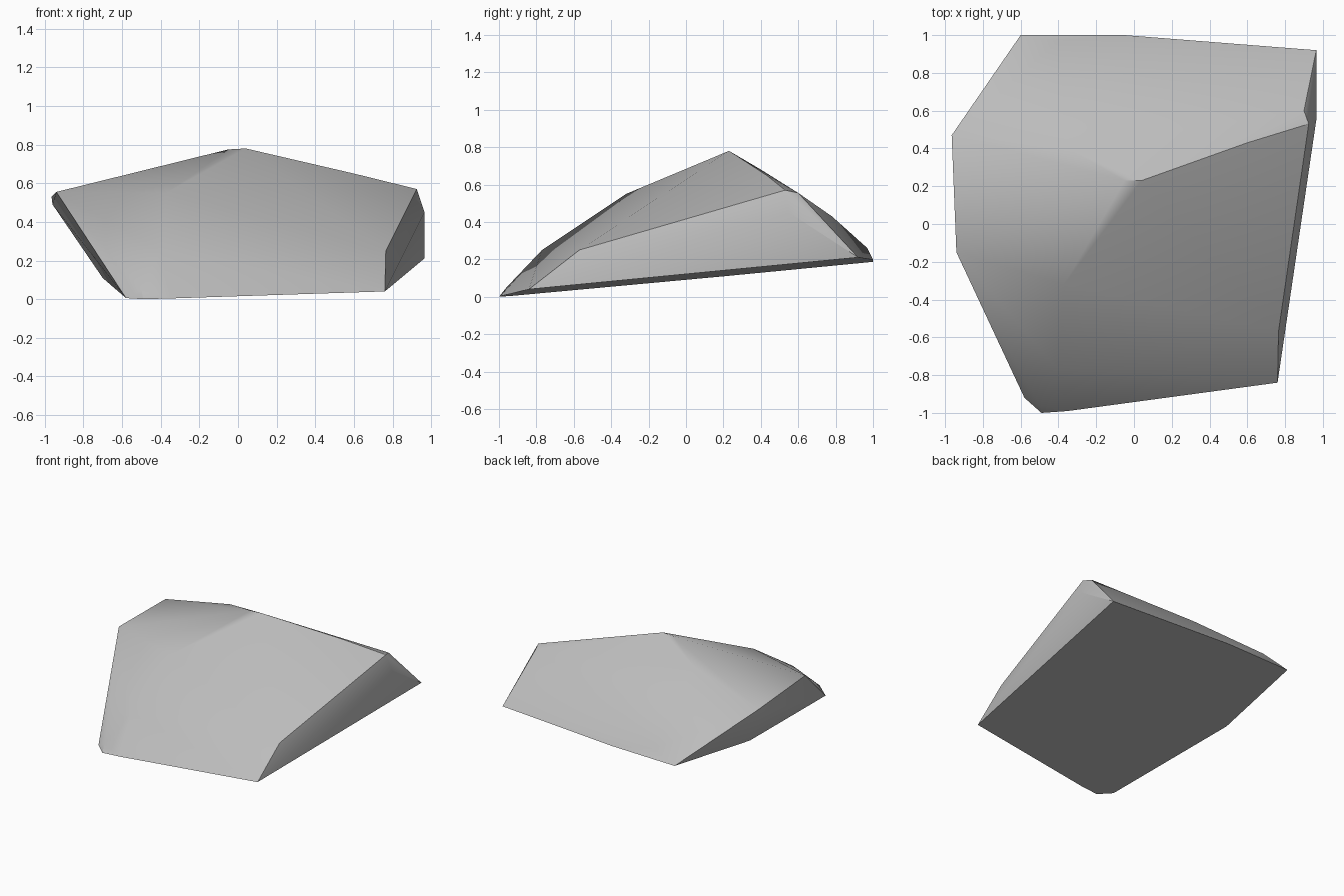
import bpy
import bmesh
from mathutils import Vector

default_cube = bpy.data.objects.get("Cube")
if default_cube:
    bpy.data.objects.remove(default_cube, do_unlink=True)


def make_material(name, colour):
    material = bpy.data.materials.new(name)
    material.use_nodes = True
    material.diffuse_color = colour
    for node in material.node_tree.nodes:
        if node.type == "BSDF_PRINCIPLED":
            node.inputs["Base Color"].default_value = colour
    return material


def underside_height(x, y):
    """Height of the tilted flat underside."""
    return 0.02 * x + 0.0945 * y + 0.1043


def hull_object(name, points, material, smooth_angle):
    """Wrap a convex skin around the corner points."""
    bm = bmesh.new()
    for point in points:
        bm.verts.new(point)
    hull = bmesh.ops.convex_hull(bm, input=bm.verts[:])
    loose = {v for v in hull["geom_interior"] if isinstance(v, bmesh.types.BMVert)}
    bmesh.ops.delete(bm, geom=list(loose), context="VERTS")
    # Join the coplanar triangles of the flat cuts
    bmesh.ops.dissolve_limit(bm, angle_limit=0.01, verts=bm.verts[:], edges=bm.edges[:])
    bmesh.ops.recalc_face_normals(bm, faces=bm.faces[:])
    mesh = bpy.data.meshes.new(name)
    bm.to_mesh(mesh)
    bm.free()
    mesh.materials.append(material)
    obj = bpy.data.objects.new(name, mesh)
    bpy.context.collection.objects.link(obj)
    bpy.ops.object.select_all(action="DESELECT")
    obj.select_set(True)
    bpy.context.view_layer.objects.active = obj
    bpy.ops.object.shade_smooth_by_angle(angle=smooth_angle)
    return obj


# Outline of the flat underside
underside = [
    (-0.49, -1.0), (-0.35, -0.99), (0.76, -0.84), (0.965, 0.92),
    (-0.05, 1.0), (-0.6, 1.0), (-0.7, 0.2), (-0.58, -0.92),
]
# Peak and the ridge running off it
crest = [(0.04, 0.23, 0.78), (-0.05, 0.23, 0.775), (-0.35, 0.4, 0.68), (0.6, 0.43, 0.65)]
# Overhanging shoulder at -x
low_shoulder = [(-0.94, -0.15, 0.555), (-0.965, 0.47, 0.53), (-0.96, 0.43, 0.49)]
# Steep shoulder at +x
steep_shoulder = [
    (0.765, -0.57, 0.25), (0.965, 0.55, 0.45), (0.925, 0.53, 0.57), (0.9, 0.6, 0.555),
]
# Worn front and back slopes
front_slope = [(-0.37, -0.32, 0.55), (-0.4, -0.77, 0.25), (-0.5, -0.96, 0.05)]
back_slope = [(0.1, 0.78, 0.43), (-0.4, 0.97, 0.26)]

corners = [Vector((x, y, underside_height(x, y))) for x, y in underside]
for group in (crest, low_shoulder, steep_shoulder, front_slope, back_slope):
    corners.extend(Vector(point) for point in group)

stone = make_material("stone grey", (0.5, 0.5, 0.5, 1.0))
hull_object("rock", corners, stone, 0.5236)
